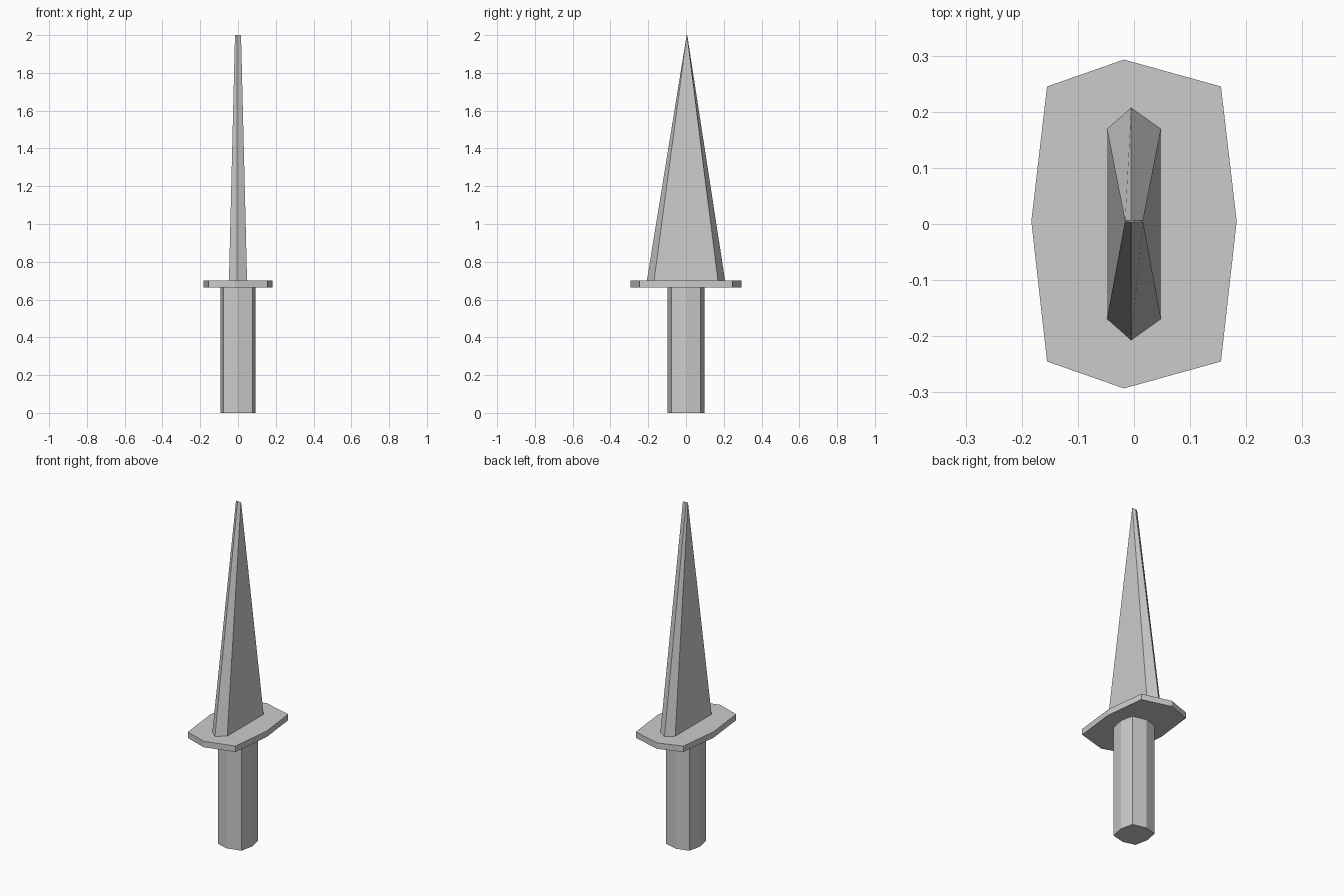
import bpy

if "Cube" in bpy.data.objects:
    bpy.data.objects.remove(bpy.data.objects["Cube"])


def loft(name, rings):
    """Join stacked (points, z) outlines into a closed flat-shaded solid."""
    n = len(rings[0][0])
    verts = [(x, y, z) for pts, z in rings for x, y in pts]
    faces = [tuple(reversed(range(n))),
             tuple(range(len(verts) - n, len(verts)))]
    for r in range(len(rings) - 1):
        for i in range(n):
            j = (i + 1) % n
            a, b = r * n, (r + 1) * n
            faces.append((a + i, a + j, b + j, b + i))
    mesh = bpy.data.meshes.new(name)
    mesh.from_pydata(verts, [], faces)
    obj = bpy.data.objects.new(name, mesh)
    bpy.context.collection.objects.link(obj)
    return obj


def octagon(side_x, corner, end, side_y):
    """Eight-sided outline, counter-clockwise from the right-hand point."""
    cx, cy = corner
    ex, ey = end
    return [(side_x, side_y), (cx, cy), (ex, ey), (-cx, cy),
            (-side_x, side_y), (-cx, -cy), (ex, -ey), (cx, -cy)]


def hexagon(side_x, side_y, end_x, end_y, shift=0.0):
    """Blade section: two flat sides with pointed cutting edges."""
    return [(side_x, shift + side_y), (end_x, shift + end_y),
            (-side_x, shift + side_y), (-side_x, shift - side_y),
            (end_x, shift - end_y), (side_x, shift - side_y)]


# Grip
grip = octagon(0.093, (0.077, 0.078), (-0.005, 0.098), 0.003)
loft("grip", [(grip, 0.0), (grip, 0.665)])

# Guard plate
guard = octagon(0.183, (0.155, 0.245), (-0.018, 0.293), 0.005)
loft("guard", [(guard, 0.665), (guard, 0.70)])

# Blade tapering to a thin chisel tip
loft("blade", [(hexagon(0.048, 0.169, -0.005, 0.207), 0.70),
               (hexagon(0.016, 0.0008, -0.005, 0.0015, 0.005), 2.0)])
